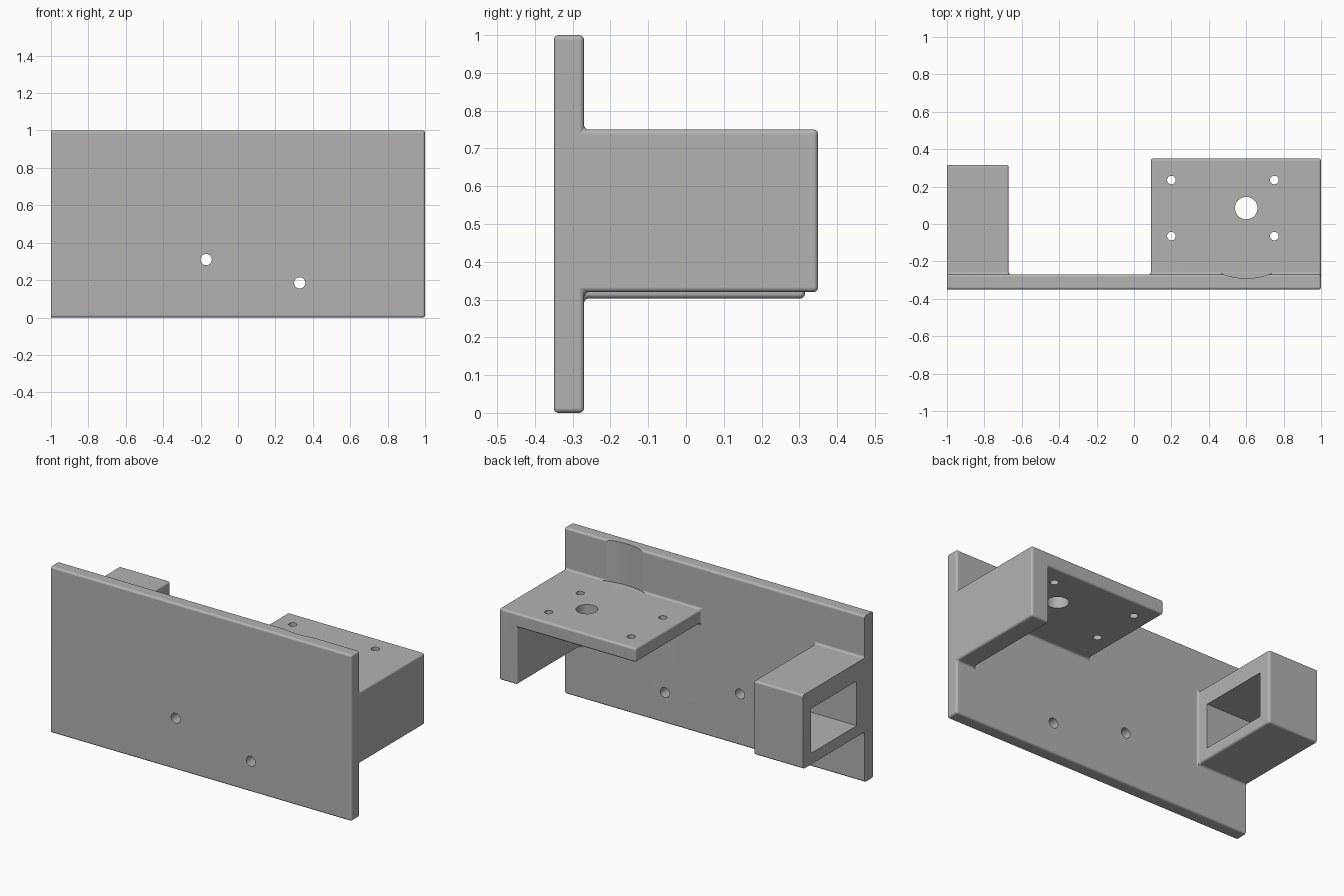
import bpy, bmesh, math
from mathutils import Matrix, Vector

if "Cube" in bpy.data.objects:
    bpy.data.objects.remove(bpy.data.objects["Cube"])

helpers = []


def make_object(name, bm):
    bmesh.ops.recalc_face_normals(bm, faces=bm.faces)
    mesh = bpy.data.meshes.new(name)
    bm.to_mesh(mesh)
    bm.free()
    obj = bpy.data.objects.new(name, mesh)
    bpy.context.collection.objects.link(obj)
    return obj


def box(name, x0, x1, y0, y1, z0, z1):
    bm = bmesh.new()
    bmesh.ops.create_cube(bm, size=1)
    bm.transform(Matrix.Translation(((x0 + x1) / 2, (y0 + y1) / 2, (z0 + z1) / 2))
                 @ Matrix.Diagonal((x1 - x0, y1 - y0, z1 - z0, 1)))
    return make_object(name, bm)


def prism(name, profile, y0, y1):
    """Extrude an x-z profile along y."""
    bm = bmesh.new()
    face = bm.faces.new([bm.verts.new((x, y0, z)) for x, z in profile])
    ext = bmesh.ops.extrude_face_region(bm, geom=[face])
    verts = [g for g in ext["geom"] if isinstance(g, bmesh.types.BMVert)]
    bmesh.ops.translate(bm, verts=verts, vec=(0, y1 - y0, 0))
    return make_object(name, bm)


def rod(name, start, end, radius, sides=32):
    a, b = Vector(start), Vector(end)
    bm = bmesh.new()
    bmesh.ops.create_cone(bm, cap_ends=True, segments=sides, radius1=radius,
                          radius2=radius, depth=(b - a).length)
    turn = (b - a).to_track_quat('Z', 'Y').to_matrix().to_4x4()
    bm.transform(Matrix.Translation((a + b) / 2) @ turn)
    return make_object(name, bm)


def combine(target, other, operation):
    mod = target.modifiers.new(operation.lower(), 'BOOLEAN')
    mod.operation = operation
    mod.solver = 'EXACT'
    mod.object = other
    other.hide_render = True
    helpers.append(other)


# Mounting plate, left end left long and trimmed square later
plate = box("mounting_plate", -1.05, 1, -0.35, -0.27, 0, 1)

# Left tube block and right angled shelf
combine(plate, box("tube_block", -1.05, -0.67, -0.31, 0.315, 0.303, 0.748), 'UNION')
shelf = [(0.09, 0.75), (1, 0.75), (1, 0.32), (0.88, 0.32), (0.88, 0.665), (0.09, 0.665)]
combine(plate, prism("angled_shelf", shelf, -0.31, 0.35), 'UNION')

# Merge flush faces, then round edges and inside corners
flat = plate.modifiers.new("merge_flush", 'DECIMATE')
flat.decimate_type = 'DISSOLVE'
flat.angle_limit = math.radians(1)
bevel = plate.modifiers.new("rounded_edges", 'BEVEL')
bevel.width = 0.013
bevel.segments = 6
bevel.limit_method = 'ANGLE'
bevel.angle_limit = math.radians(40)

# Square left end and the rectangular opening through the tube block
combine(plate, box("end_trim", -1.2, -1, -1, 1, -1, 2), 'DIFFERENCE')
combine(plate, box("tube_opening", -1.3, -0.5, -0.195, 0.24, 0.37, 0.638), 'DIFFERENCE')

# Shallow round grooves above and below each arm
for x, low, high in ((-0.835, 0.302, 0.749), (0.6, 0.31, 0.751)):
    for z0, z1 in ((-0.1, low), (high, 1.1)):
        combine(plate, rod("groove_cutter", (x, 0.085, z0), (x, 0.085, z1), 0.375, 192),
                'DIFFERENCE')

# Screw holes through the plate
for x, z in ((-0.585, 0.5), (-0.17, 0.695), (-0.17, 0.31),
             (0.33, 0.82), (0.33, 0.5), (0.33, 0.185)):
    combine(plate, rod("plate_hole", (x, -0.45, z), (x, -0.2, z), 0.03), 'DIFFERENCE')

# Vertical holes through the tube block and the shelf
arm_holes = [(-0.835, 0.085, 0.043), (0.6, 0.085, 0.06)]
arm_holes += [(x, y, 0.023) for x in (0.2, 0.75) for y in (-0.065, 0.235)]
for x, y, r in arm_holes:
    combine(plate, rod("arm_hole", (x, y, 0.2), (x, y, 0.85), r), 'DIFFERENCE')

# Apply everything and drop the helpers
bpy.context.view_layer.objects.active = plate
plate.select_set(True)
bpy.ops.object.convert(target='MESH')
for h in helpers:
    bpy.data.objects.remove(h)
plate.name = "mounting_bracket"

# Finish: grey colour, smooth curves with crisp edges
grey = bpy.data.materials.new("plain_grey")
grey.diffuse_color = (0.45, 0.45, 0.45, 1)
grey.use_nodes = True
grey.node_tree.nodes["Principled BSDF"].inputs["Base Color"].default_value = grey.diffuse_color
plate.data.materials.clear()
plate.data.materials.append(grey)
for poly in plate.data.polygons:
    poly.material_index = 0
bpy.ops.object.shade_smooth_by_angle(angle=math.radians(16))
weighted = plate.modifiers.new("even_shading", 'WEIGHTED_NORMAL')
weighted.keep_sharp = True
